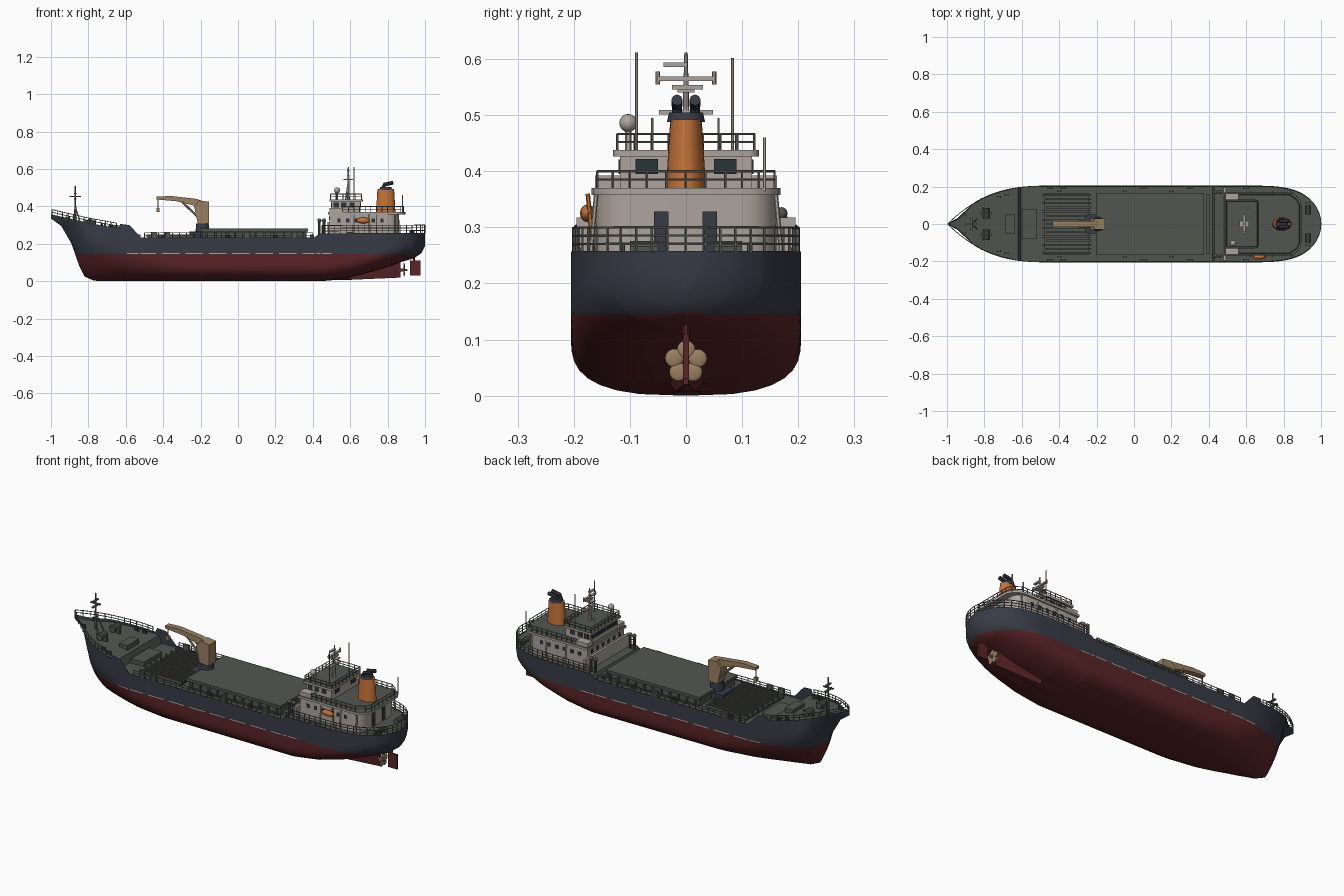
import bpy, bmesh, math
from mathutils import Vector, Matrix

old = bpy.data.objects.get("Cube")
if old:
    bpy.data.objects.remove(old, do_unlink=True)


def material(name, r, g, b):
    m = bpy.data.materials.new(name)
    m.use_nodes = True
    m.diffuse_color = (r, g, b, 1)
    bsdf = m.node_tree.nodes["Principled BSDF"]
    bsdf.inputs["Base Color"].default_value = (r, g, b, 1)
    bsdf.inputs["Roughness"].default_value = 0.7
    return m


NAVY = material("navy_paint", .04, .044, .062)
RED = material("antifouling_red", .105, .018, .02)
DECK = material("deck_green_grey", .085, .092, .078)
HOUSE = material("house_grey", .42, .375, .34)
ORANGE = material("funnel_orange", .55, .17, .04)
TAN = material("crane_tan", .32, .215, .12)
GLASS = material("window_dark", .025, .035, .04)
RAIL = material("rail_grey", .15, .155, .135)


# Small modelling helpers
def finish(name, bm, *mats, angle=35):
    bmesh.ops.remove_doubles(bm, verts=bm.verts, dist=1e-5)
    bmesh.ops.recalc_face_normals(bm, faces=bm.faces)
    me = bpy.data.meshes.new(name)
    bm.to_mesh(me)
    bm.free()
    for m in mats:
        me.materials.append(m)
    me.shade_smooth()
    me.set_sharp_from_angle(angle=math.radians(angle))
    ob = bpy.data.objects.new(name, me)
    bpy.context.scene.collection.objects.link(ob)
    return ob


def box(bm, x0, x1, y0, y1, z0, z1):
    mat = Matrix.Translation(((x0 + x1) / 2, (y0 + y1) / 2, (z0 + z1) / 2))
    bmesh.ops.create_cube(bm, size=1, matrix=mat @ Matrix.Diagonal((x1 - x0, y1 - y0, z1 - z0, 1)))


def tube(bm, p, q, r=.0022, r2=None, seg=6):
    p, q = Vector(p), Vector(q)
    d = q - p
    mat = Matrix.Translation((p + q) / 2) @ d.to_track_quat('Z', 'Y').to_matrix().to_4x4()
    bmesh.ops.create_cone(bm, cap_ends=True, segments=seg, radius1=r,
                          radius2=r if r2 is None else r2, depth=d.length, matrix=mat)


def prism(bm, pts, a, b, axis='z'):
    place = (lambda u, v, t: (u, v, t)) if axis == 'z' else (lambda u, v, t: (u, t, v))
    lo = [bm.verts.new(place(u, v, a)) for u, v in pts]
    hi = [bm.verts.new(place(u, v, b)) for u, v in pts]
    bm.faces.new(lo)
    bm.faces.new(hi)
    for i in range(len(pts)):
        j = (i + 1) % len(pts)
        bm.faces.new((lo[i], lo[j], hi[j], hi[i]))


def ball(bm, c, r, scale=(1, 1, 1)):
    bmesh.ops.create_uvsphere(bm, u_segments=12, v_segments=8, radius=r,
                              matrix=Matrix.Translation(c) @ Matrix.Diagonal((*scale, 1)))


def railing(bm, path, h, bars=3):
    for i, p in enumerate(path):
        tube(bm, p, (p[0], p[1], p[2] + h), .0024, seg=5)
        if i:
            for k in range(1, bars + 1):
                up = Vector((0, 0, h * k / bars))
                tube(bm, Vector(path[i - 1]) + up, Vector(p) + up, .0022, seg=5)


def lerp(table, x):
    for (xa, a), (xb, b) in zip(table, table[1:]):
        if x <= xb:
            return a + (b - a) * max(0, x - xa) / (xb - xa)
    return table[-1][1]


def spread(a, b, n):
    return [a + (b - a) * i / n for i in range(n + 1)]


# Hull lines: keel height, sheer, deck height and plan half width along the length
KEEL = [(-1, .335), (-.945, .295), (-.89, .2), (-.85, .085), (-.82, .025), (-.77, .003), (-.7, 0), (.45, 0),
        (.6, .02), (.75, .06), (.88, .105), (.94, .122), (.98, .15), (1, .19)]
SHEER = [(-1, .358), (-.8, .312), (-.64, .283), (-.63, .306), (-.58, .3), (-.52, .235),
         (.41, .235), (.44, .256), (1, .258)]
FLOOR = [(-1, .345), (-.8, .298), (-.62, .27), (-.605, .226), (.42, .226), (.43, .251), (1, .251)]
FULL = [(-1, 1.2), (-.8, 1.35), (-.5, 2.5), (-.3, 2.8), (.5, 2.8), (1, 2.3)]
BILGE = [(-1, .05), (-.85, .22), (-.65, .2), (-.35, .11), (.5, .1), (1, .1)]


def half_width(x):
    if x < -.45:
        return .205 * (1 - ((-.45 - x) / .55) ** 2.7)
    if x > .6:
        return .205 * math.sqrt(max(0, 1 - ((x - .6) / .4) ** 3.5))
    return .205


def hull_y(x, z):
    v = min(1, max(0, (z - lerp(KEEL, x)) / lerp(BILGE, x)))
    n = lerp(FULL, x)
    return half_width(x) * (1 - (1 - v) ** n) ** (1 / n)


keys = [x for x, _ in KEEL + SHEER + FLOOR]
stations = sorted({round(x, 4) for x in spread(-1, 1, 64) + keys + [.99, .995, .998, -.99]})

# Hull shell with red bottom, pale broken waterline and navy topsides
bm = bmesh.new()
for side in (1, -1):
    rows = []
    for x in stations:
        k, t = lerp(KEEL, x), lerp(SHEER, x)
        low, mid = max(k, .146), max(k, .151)
        zs = [k + (low - k) * (i / 10) ** 1.7 for i in range(11)] + spread(mid, t, 6)
        rows.append([bm.verts.new((x, side * hull_y(x, z), z)) for z in zs])
    for i in range(len(rows) - 1):
        for j in range(len(rows[0]) - 1):
            f = bm.faces.new((rows[i][j], rows[i + 1][j], rows[i + 1][j + 1], rows[i][j + 1]))
            dashed = -.6 < stations[i] < .5 and i % 4
            f.material_index = 0 if j < 10 else (2 if j == 10 and dashed else 1)
bmesh.ops.dissolve_degenerate(bm, dist=1e-5, edges=bm.edges)
finish("hull", bm, RED, NAVY, HOUSE, angle=40)

# Deck sheet
bm = bmesh.new()
rows = [[bm.verts.new((x, s * max(0, hull_y(x, lerp(FLOOR, x)) - .001), lerp(FLOOR, x))) for s in (-1, 1)]
        for x in stations]
for a, b in zip(rows, rows[1:]):
    bm.faces.new((a[0], b[0], b[1], a[1]))
bmesh.ops.dissolve_degenerate(bm, dist=1e-5, edges=bm.edges)
finish("deck", bm, DECK)

# Skeg, rudder and propeller
bm = bmesh.new()
prism(bm, [(.4, .07), (.4, -.07), (.6, -.035), (.87, -.008), (.87, .008), (.6, .035)], .004, .12)
for v in bm.verts:
    if v.co.z < .05:
        v.co.y *= .5
        v.co.z = .003 + max(0, v.co.x - .5) * .045
    else:
        v.co.z = lerp(KEEL, v.co.x) + .008
finish("skeg", bm, RED)
bm = bmesh.new()
box(bm, .92, .975, -.005, .005, .03, .11)
tube(bm, (.94, 0, .1), (.94, 0, .14), .006)
finish("rudder", bm, RED)
bm = bmesh.new()
tube(bm, (.86, 0, .06), (.905, 0, .06), .011, .004, 10)
for i in range(5):
    a = math.tau * i / 5 + .3
    ball(bm, (.888, .022 * math.cos(a), .06 + .022 * math.sin(a)), .0165, (.25, 1, 1))
finish("propeller", bm, TAN)

# Cargo hatch with panel joints, and slatted forward deck cargo
bm = bmesh.new()
box(bm, -.19, .365, -.155, .155, .22, .268)
box(bm, -.2, .375, -.165, .165, .266, .281)
for x in spread(-.17, .35, 10):
    for s in (1, -1):
        box(bm, x - .004, x + .004, s * .16 - .006, s * .16 + .006, .226, .268)
box(bm, .385, .405, -.16, .16, .226, .25)
finish("cargo_hatch", bm, DECK)
bm = bmesh.new()
box(bm, -.48, -.24, -.165, .165, .22, .238)
for i, y in enumerate(spread(-.155, .155, 14)):
    box(bm, -.49 + .02 * (i % 2), -.23, y - .005, y + .005, .236, .25)
finish("deck_pipes", bm, DECK)

# Crane
bm = bmesh.new()
tube(bm, (-.19, 0, .22), (-.19, 0, .31), .042, .034, 14)
box(bm, -.26, -.15, -.05, .05, .22, .265)
finish("crane_base", bm, NAVY)
bm = bmesh.new()
prism(bm, [(-.155, .425), (-.155, .31), (-.215, .31), (-.235, .4), (-.21, .432)], -.03, .03, 'y')
prism(bm, [(-.18, .425), (-.2, .395), (-.33, .428), (-.435, .437), (-.435, .452), (-.36, .456), (-.22, .44)],
      -.016, .016, 'y')
tube(bm, (-.21, .02, .34), (-.3, .012, .425), .006)
tube(bm, (-.21, -.02, .34), (-.3, -.012, .425), .006)
tube(bm, (-.428, 0, .44), (-.428, 0, .385), .003)
box(bm, -.437, -.419, -.008, .008, .37, .392)
finish("crane", bm, TAN)


# Accommodation block, rounded at the stern
def round_plan(x0, x1, w, r):
    arc = [(x1 - r + r * math.sin(a), w - r + r * math.cos(a)) for a in spread(0, math.pi / 2, 6)]
    right = [(x, -y) for x, y in reversed(arc)]
    return [(x0, w)] + arc + right + [(x0, -w)]


bm = bmesh.new()
prism(bm, round_plan(.49, .86, .16, .06), .245, .36)
box(bm, .478, .492, -.195, .195, .24, .318)
box(bm, .5, .655, -.118, .118, .36, .43)
for s in (1, -1):
    box(bm, .49, .56, s * .14 - .022, s * .14 + .022, .355, .392)
    for x in (.62, .74, .84):
        tube(bm, (x, s * .17, .25), (x, s * .16, .36), .004)
finish("deckhouse", bm, HOUSE)
for name, plan, z in (("boat_deck", round_plan(.482, .895, .168, .07), .358),
                      ("bridge_roof", round_plan(.488, .668, .13, .02), .426)):
    bm = bmesh.new()
    prism(bm, plan, z, z + .012)
    for f in bm.faces:
        f.normal_update()
        f.material_index = int(abs(f.normal.z) > .9 and f.calc_center_median().z > z + .006)
    finish(name, bm, HOUSE, DECK)

# Windows and doors as thin plates
bm = bmesh.new()
for y in spread(-.096, .096, 6):
    box(bm, .497, .501, y - .013, y + .013, .395, .421)
for y in (-.07, .07):
    box(bm, .654, .658, y - .02, y + .02, .395, .422)
for s in (1, -1):
    for x in (.525, .565, .61):
        box(bm, x - .014, x + .014, s * .118 - .002, s * .118 + .002, .395, .421)
    for x in spread(.54, .77, 5):
        box(bm, x - .009, x + .009, s * .16 - .002, s * .16 + .002, .315, .335)
for y in spread(-.12, .12, 5):
    box(bm, .487, .491, y - .01, y + .01, .328, .346)
finish("windows", bm, GLASS)
bm = bmesh.new()
for y in (-.044, .042):
    box(bm, .858, .863, y - .013, y + .013, .256, .328)
finish("aft_doors", bm, NAVY)

# Funnel, tapered, with dark cap and exhaust pipes
bm = bmesh.new()
prism(bm, [(.79 + .052 * math.cos(a), .036 * math.sin(a)) for a in spread(0, math.tau, 20)[:-1]], .365, .492)
for v in bm.verts:
    if v.co.z > .45:
        v.co.y *= .78
        v.co.x = .79 + (v.co.x - .79) * .86
finish("funnel", bm, ORANGE)
bm = bmesh.new()
tube(bm, (.79, 0, .488), (.79, 0, .505), .034, .03, 16)
for y in (-.016, .016):
    tube(bm, (.775, y, .5), (.785, y, .52), .009, seg=8)
    tube(bm, (.78, y, .517), (.83, y, .527), .01, seg=8)
finish("funnel_cap", bm, NAVY)

# Main mast with radar arms, aerials and dome
bm = bmesh.new()
tube(bm, (.59, 0, .43), (.59, 0, .612), .008, .003, 8)
for z, a, b in ((.565, -.052, .05), (.59, -.04, .003), (.505, -.048, .048), (.55, -.025, .03)):
    box(bm, .584, .596, a, b, z - .004, z + .004)
for y in (-.05, .05):
    tube(bm, (.59, y, .555), (.59, y, .578), .004)
box(bm, .565, .615, -.015, .015, .54, .546)
tube(bm, (.575, 0, .43), (.59, 0, .53), .004)
tube(bm, (.62, -.088, .43), (.62, -.088, .612), .0028)
tube(bm, (.62, .083, .43), (.62, .083, .602), .0028)
tube(bm, (.88, .14, .365), (.88, .14, .46), .003)
for y in (-.06, .058):
    tube(bm, (.52, y, .43), (.52, y, .495), .002)
tube(bm, (.53, -.103, .43), (.53, -.103, .475), .006)
ball(bm, (.53, -.103, .486), .016)
finish("mast_and_aerials", bm, HOUSE)

# Foremast
bm = bmesh.new()
tube(bm, (-.87, 0, .31), (-.87, 0, .51), .007, .003, 8)
for z, w in ((.44, .03), (.47, .02)):
    box(bm, -.876, -.864, -w, w, z - .003, z + .003)
box(bm, -.9, -.84, -.005, .005, .45, .456)
for s in (1, -1):
    tube(bm, (-.84, s * .025, .305), (-.87, 0, .4), .003)
finish("foremast", bm, RAIL)

# Railings along bow, sides, stern and upper decks
bm = bmesh.new()
for s in (1, -1):
    for xs, h, bars in ((spread(-.995, -.65, 12), .028, 2), (spread(-.5, .4, 24), .026, 2),
                        (spread(.45, .9, 14) + [.93, .955, .975, .988, .996, 1], .044, 3)):
        railing(bm, [(x, s * max(0, half_width(x) - .004), lerp(SHEER, x) - .002) for x in xs], h, bars)
    railing(bm, [(x, s * .158, .37) for x in spread(.56, .83, 9)] + [(.87, s * .13, .37)]
            + [(.885, s * y, .37) for y in (.1, .07, .035, 0)], .03, 2)
    railing(bm, [(x, s * .122, .438) for x in spread(.495, .66, 5)]
            + [(.66, s * y, .438) for y in (.09, .06, .03, 0)], .028, 2)
    railing(bm, [(.495, s * y, .438) for y in spread(.122, 0, 4)], .028, 2)
finish("railings", bm, RAIL)

# Deck fittings: winches, bollards, vents and lockers
bm = bmesh.new()
for s in (1, -1):
    tube(bm, (-.79, s * .03, .318), (-.79, s * .085, .318), .018, seg=10)
    box(bm, -.82, -.76, s * .057 - .007, s * .057 + .007, .29, .325)
    for x in (-.91, -.72, -.68, -.4, -.05, .2, .93):
        y, z = s * (half_width(x) - .03), lerp(FLOOR, x)
        for d in (-.008, .008):
            tube(bm, (x + d, y, z - .005), (x + d, y, z + .022), .005, seg=8)
    for x in (.435, .46):
        tube(bm, (x, s * .17, .24), (x, s * .17, .325), .007, seg=8)
        ball(bm, (x, s * .17, .325), .011)
    for x in (-.45, -.38, .05, .3, .6):
        box(bm, x - .016, x + .016, s * .193 - .006, s * .193 + .006, .225, .264)
    tube(bm, (.93, s * .05, .262), (.93, s * .1, .262), .014, seg=10)
box(bm, -.69, -.64, -.05, .05, .26, .3)
box(bm, -.6, -.52, -.08, .08, .22, .25)
finish("deck_fittings", bm, DECK)

# Rescue boat and its davit on the right side
bm = bmesh.new()
ball(bm, (.67, -.175, .325), .02, (1.8, .7, .8))
tube(bm, (.7, -.165, .25), (.7, -.175, .36), .004)
finish("rescue_boat", bm, ORANGE)
